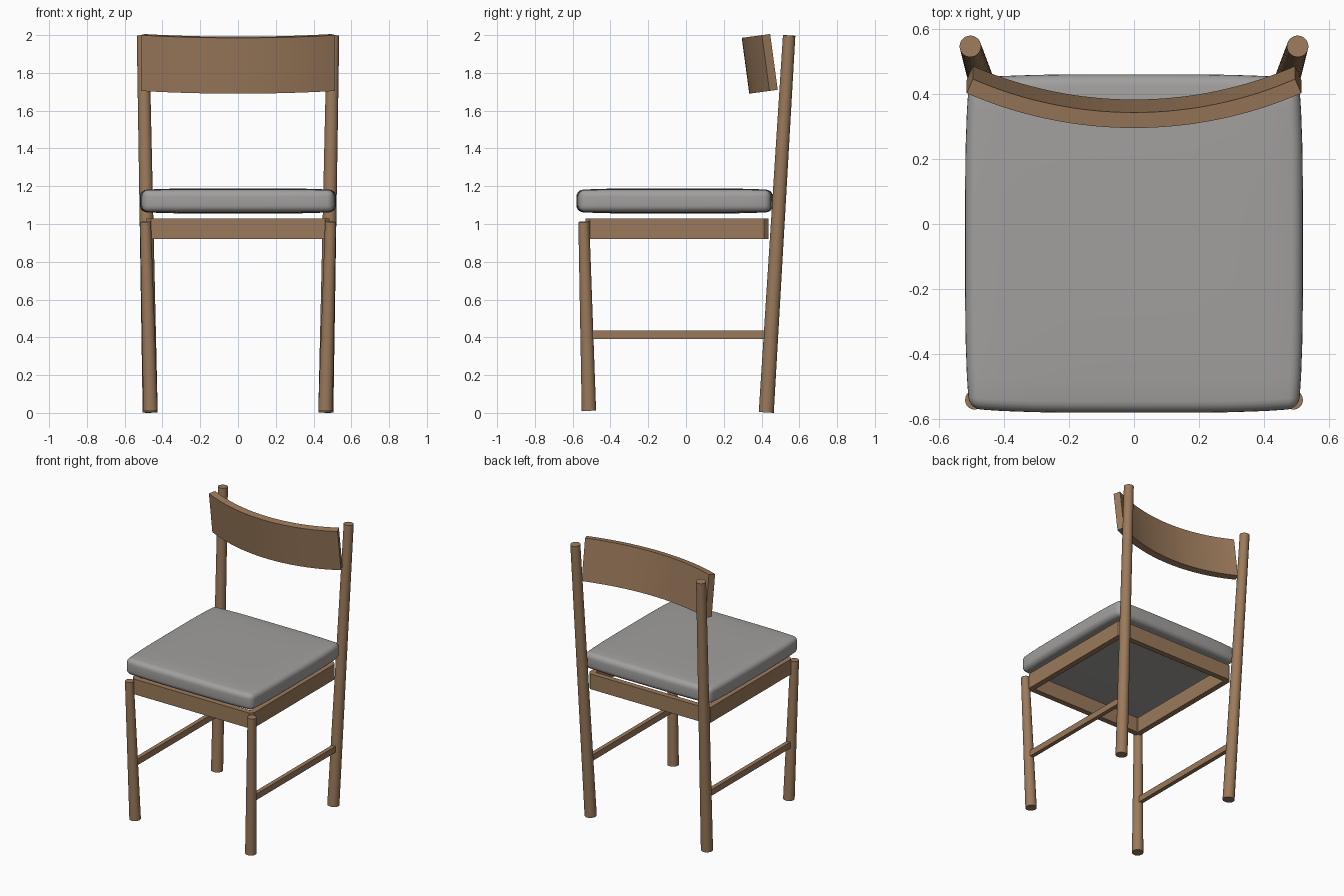
import bpy, bmesh, math
from mathutils import Vector, Matrix

if "Cube" in bpy.data.objects:
    bpy.data.objects.remove(bpy.data.objects["Cube"])


def material(name, rgb):
    m = bpy.data.materials.new(name)
    m.diffuse_color = (*rgb, 1)
    m.use_nodes = True
    m.node_tree.nodes["Principled BSDF"].inputs["Base Color"].default_value = m.diffuse_color
    return m


WOOD = material("warm_wood", (0.33, 0.195, 0.105))
FABRIC = material("grey_fabric", (0.36, 0.35, 0.34))


def finish(name, bm, mat, smooth=True):
    bmesh.ops.recalc_face_normals(bm, faces=bm.faces)
    me = bpy.data.meshes.new(name)
    bm.to_mesh(me)
    bm.free()
    me.materials.append(mat)
    ob = bpy.data.objects.new(name, me)
    bpy.context.collection.objects.link(ob)
    if smooth:
        bpy.ops.object.select_all(action='DESELECT')
        ob.select_set(True)
        bpy.context.view_layer.objects.active = ob
        bpy.ops.object.shade_smooth_by_angle(angle=math.radians(35))
    return ob


def rod(name, a, b, r1, r2):
    """Tapered round rod from a to b."""
    a, b = Vector(a), Vector(b)
    d = b - a
    bm = bmesh.new()
    mat = Matrix.Translation((a + b) / 2) @ d.to_track_quat('Z', 'Y').to_matrix().to_4x4()
    bmesh.ops.create_cone(bm, cap_ends=True, segments=32, radius1=r1, radius2=r2,
                          depth=d.length, matrix=mat)
    return finish(name, bm, WOOD)


def box(name, center, size):
    bm = bmesh.new()
    bmesh.ops.create_cube(bm, size=1, matrix=Matrix.Translation(center) @ Matrix.Diagonal((*size, 1)))
    return finish(name, bm, WOOD, False)


# legs and side stretchers
for s, side in ((-1, "left"), (1, "right")):
    rod(f"front_leg_{side}", (s * .463, -.514, .012), (s * .49, -.541, 1.012), .038, .029)
    rod(f"back_leg_{side}", (s * .465, .425, .003), (s * .503, .546, 1.998), .040, .033)
    box(f"stretcher_{side}", (s * .474, -.035, .413), (.03, .92, .044))

# seat frame: closed ring with small chamfered corners


def octagon(x, y0, y1, c):
    return [(-x + c, y0), (x - c, y0), (x, y0 + c), (x, y1 - c),
            (x - c, y1), (-x + c, y1), (-x, y1 - c), (-x, y0 + c)]


bm = bmesh.new()
t = .04
outer = octagon(.485, -.532, .436, .024)
inner = octagon(.485 - t, -.532 + t, .436 - t, .004)
rings = [[bm.verts.new((x, y, z)) for x, y in loop]
         for loop, z in ((outer, .92), (outer, 1.03), (inner, 1.03), (inner, .92))]
for k in range(4):
    p, q = rings[k], rings[(k + 1) % 4]
    for i in range(8):
        j = (i + 1) % 8
        bm.faces.new((p[i], p[j], q[j], q[i]))
finish("seat_frame", bm, WOOD, False)

# cushion: rounded slab, sliced and gently puffed
hx, hy, hz = .506, .507, .058
bm = bmesh.new()
bmesh.ops.create_cube(bm, size=2, matrix=Matrix.Diagonal((hx, hy, hz, 1)))
bmesh.ops.bevel(bm, geom=bm.edges[:], offset=.034, segments=5, profile=.5, affect='EDGES')
for axis, h in ((0, hx), (1, hy)):
    for i in range(-4, 5):
        n, co = Vector((0, 0, 0)), Vector((0, 0, 0))
        n[axis], co[axis] = 1, i * h * .2
        bmesh.ops.bisect_plane(bm, geom=bm.verts[:] + bm.edges[:] + bm.faces[:],
                               plane_co=co, plane_no=n)
for v in bm.verts:
    u, w, k = v.co.x / hx, v.co.y / hy, v.co.z / hz
    v.co += Vector((.013 * u * (1 - w ** 4), .013 * w * (1 - u ** 4),
                    .009 * k * (1 - u ** 4) * (1 - w ** 4)))
    v.co += Vector((0, -.06, 1.122))
finish("seat_cushion", bm, FABRIC)

# backrest: bent board, tipped about the x axis
R, thick, height, half = 1.28, .048, .298, math.radians(23.7)
tilt = Matrix.Translation((0, .335, 1.69)) @ Matrix.Rotation(math.radians(7.7), 4, 'X')
bm = bmesh.new()
N = 32
sections = []
for i in range(N + 1):
    a = -half + 2 * half * i / N
    sections.append([bm.verts.new(tilt @ Vector((r * math.sin(a), R - r * math.cos(a), z)))
                     for r, z in ((R, 0), (R, height), (R - thick, height), (R - thick, 0))])
for p, q in zip(sections, sections[1:]):
    for k in range(4):
        m = (k + 1) % 4
        bm.faces.new((p[k], p[m], q[m], q[k]))
bm.faces.new(sections[0])
bm.faces.new(sections[-1])
finish("backrest", bm, WOOD)
